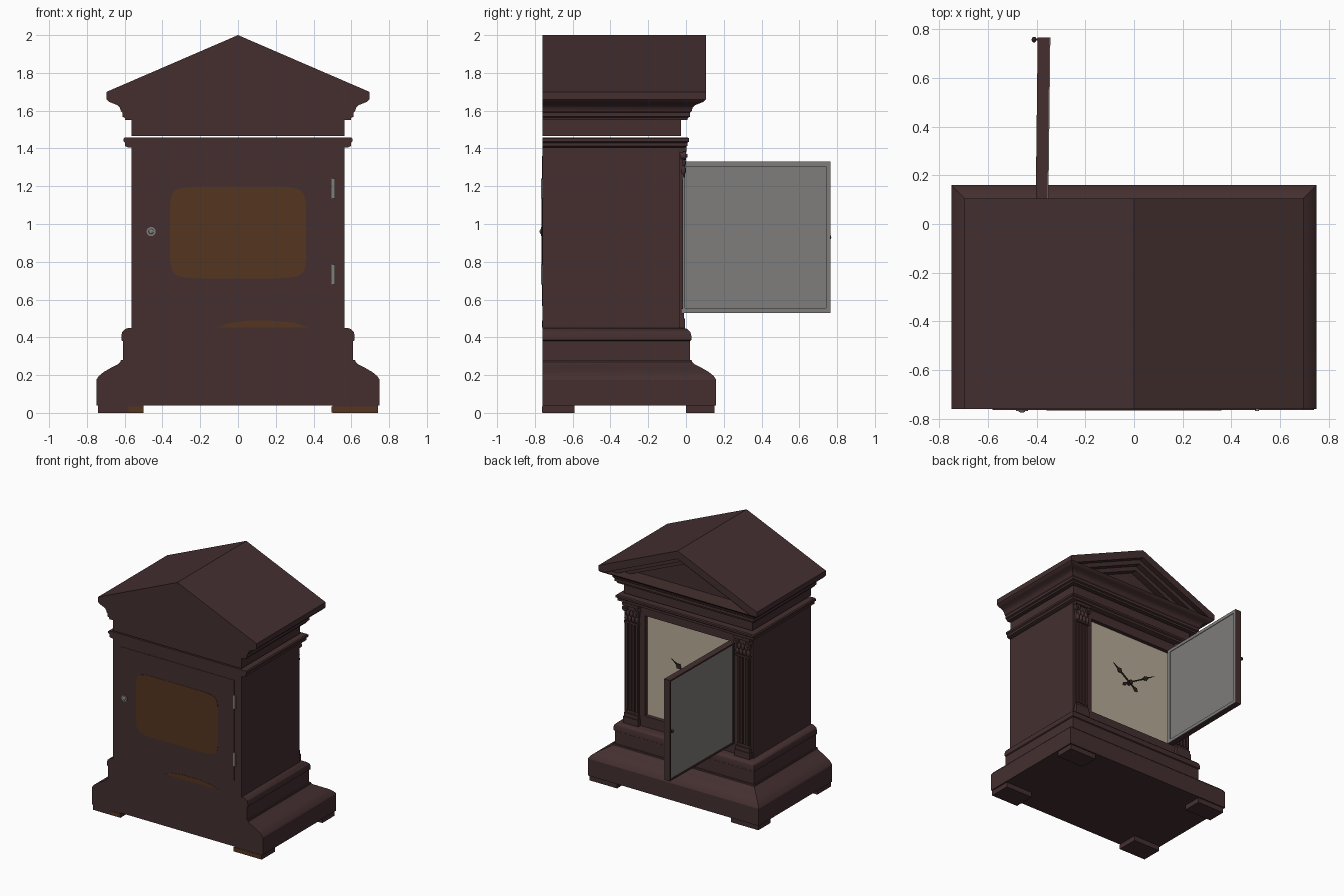
import bpy, bmesh, math
from mathutils import Vector, Matrix

if "Cube" in bpy.data.objects:
    bpy.data.objects.remove(bpy.data.objects["Cube"])


def mat(name, c):
    m = bpy.data.materials.new(name)
    m.diffuse_color = (*c, 1)
    m.use_nodes = True
    m.node_tree.nodes["Principled BSDF"].inputs["Base Color"].default_value = m.diffuse_color
    return m


WOOD = mat("dark wood", (0.058, 0.028, 0.029))
BROWN = mat("worn brown", (0.088, 0.035, 0.014))
CREAM = mat("cream dial", (0.47, 0.41, 0.31))
GLASS = mat("grey glass", (0.21, 0.205, 0.195))
BLACK = mat("dark hands", (0.03, 0.018, 0.017))
STEEL = mat("dull steel", (0.22, 0.21, 0.2))


def finish(name, bm, m):
    bmesh.ops.recalc_face_normals(bm, faces=bm.faces)
    me = bpy.data.meshes.new(name)
    bm.to_mesh(me)
    bm.free()
    me.materials.append(m)
    ob = bpy.data.objects.new(name, me)
    bpy.context.collection.objects.link(ob)
    return ob


def box(name, x, y, z, m=WOOD):
    bm = bmesh.new()
    bmesh.ops.create_cube(bm, size=1)
    for v in bm.verts:
        v.co = Vector([(a + b) / 2 + (b - a) * c for (a, b), c in zip((x, y, z), v.co)])
    return finish(name, bm, m)


def prism(name, pts, y0, y1, m=WOOD):
    """Outline in x, z extruded along y."""
    bm = bmesh.new()
    f = bm.faces.new([bm.verts.new((x, y0, z)) for x, z in pts])
    r = bmesh.ops.extrude_face_region(bm, geom=[f])
    bmesh.ops.translate(bm, vec=(0, y1 - y0, 0),
                        verts=[e for e in r["geom"] if isinstance(e, bmesh.types.BMVert)])
    return finish(name, bm, m)


BACK = -0.76


def moulding(name, prof):
    """Half-width / height profile carried round three sides, flat at the back."""
    bm = bmesh.new()
    rings = [[bm.verts.new(p) for p in ((-w, BACK, z), (w, BACK, z), (w, w - .59, z), (-w, w - .59, z))]
             for w, z in prof]
    for a, b in zip(rings, rings[1:]):
        for i in range(4):
            j = (i + 1) % 4
            bm.faces.new((a[i], a[j], b[j], b[i]))
    bm.faces.new(rings[0])
    bm.faces.new(rings[-1])
    return finish(name, bm, WOOD)


def ball(name, c, s, m):
    bm = bmesh.new()
    bmesh.ops.create_uvsphere(bm, u_segments=12, v_segments=8, radius=1)
    for v in bm.verts:
        v.co = Vector([c[i] + v.co[i] * s[i] for i in range(3)])
    return finish(name, bm, m)


def disc(name, c, r, depth, m):
    n = 16
    pts = [(c[0] + r * math.cos(i * math.tau / n), c[2] + r * math.sin(i * math.tau / n)) for i in range(n)]
    return prism(name, pts, c[1] - depth / 2, c[1] + depth / 2, m)


# Plinth, second tier, cap and cornice
moulding("plinth", [(.75, .04), (.75, .175), (.737, .195), (.71, .217), (.67, .24),
                    (.635, .258), (.622, .27), (.62, .28)])
moulding("upper_base", [(.61, .28), (.61, .38), (.618, .385), (.618, .41), (.612, .43),
                        (.598, .443), (.58, .45)])
moulding("cap_moulding", [(.582, 1.405), (.597, 1.412), (.597, 1.43), (.607, 1.437), (.607, 1.452), (.6, 1.458)])
moulding("frieze", [(.563, 1.467), (.563, 1.55)])
moulding("cornice", [(.597, 1.55), (.6, 1.563), (.612, 1.568), (.612, 1.59), (.62, 1.597), (.625, 1.615),
                     (.64, 1.63), (.665, 1.64), (.685, 1.648), (.695, 1.66)])

# Feet with worn faces at the back
for s in (-1, 1):
    x = tuple(sorted((s * .5, s * .74)))
    box("rear_foot", x, (BACK, -.59), (0, .04))
    box("front_foot", x, (0, .15), (0, .04))
box("worn_foot_face", (.495, .74), (BACK - .003, BACK), (.002, .035), BROWN)
box("worn_foot_face", (-.58, -.5), (BACK - .003, BACK), (.002, .035), BROWN)

# Case with a recessed dial opening
box("case", (-.565, .565), (BACK, -.075), (.45, 1.407))
box("front_rail_low", (-.565, .565), (-.075, -.035), (.45, .535))
box("front_rail_high", (-.565, .565), (-.075, -.035), (1.33, 1.407))
box("dial", (-.385, .385), (-.075, -.065), (.535, 1.33), CREAM)
for s in (-1, 1):
    def sx(a, b):
        return tuple(sorted((s * a, s * b)))
    box("front_stile", sx(.385, .565), (-.075, -.035), (.535, 1.33))
    # Pilaster with raised flutes, base and leafy capital
    box("pilaster", sx(.432, .545), (-.035, -.024), (.5, 1.26))
    for k in range(4):
        a = .436 + k * .029
        box("flute_rib", sx(a, a + .017), (-.024, -.015), (.55, 1.24))
    box("pilaster_foot", sx(.422, .555), (-.035, -.004), (.45, .5))
    box("pilaster_torus", sx(.427, .55), (-.035, -.01), (.5, .53))
    box("capital_ring", sx(.428, .549), (-.035, -.008), (1.245, 1.26))
    prism("capital_bell", [(s * .435, 1.26), (s * .542, 1.26), (s * .555, 1.385), (s * .422, 1.385)],
          -.035, -.016)
    box("capital_slab", sx(.418, .56), (-.035, .002), (1.385, 1.407))
    for n, z in ((4, 1.285), (3, 1.325)):
        for k in range(n):
            ball("capital_leaf", (s * (.4885 + (k - (n - 1) / 2) * .031), -.014, z), (.014, .014, .027), WOOD)
    for x in (.437, .54):
        disc("capital_scroll", (s * x, -.014, 1.362), .022, .03, WOOD)
        disc("scroll_eye", (s * x, .003, 1.362), .009, .008, WOOD)


# Clock hands
def hand(name, dx, dz, w, y):
    L = math.hypot(dx, dz)
    rot = Matrix.Rotation(math.atan2(dz, dx), 2)
    shape = [(-.09, 0), (-.07, -w * 2), (-.04, -w * .7), (L * .5, -w * .7), (L * .62, -w * 2.6), (L * .74, -w * .6),
             (L, 0), (L * .74, w * .6), (L * .62, w * 2.6), (L * .5, w * .7), (-.04, w * .7), (-.07, w * 2)]
    pts = [rot @ Vector(p) for p in shape]
    prism(name, [(p.x, p.y + .93) for p in pts], y, y + .005, BLACK)


hand("minute_hand", -.23, .135, .007, -.04)
hand("hour_hand", .16, .115, .009, -.05)
disc("hand_hub", (0, -.048, .93), .018, .036, BLACK)

# Gabled roof with stepped pediment frame
G = .3 / .695
prism("roof", [(-.695, 1.66), (.695, 1.66), (.695, 1.7), (0, 2), (-.695, 1.7)], BACK, -.03)
for name, h, y in (("rake_outer", .64, .105), ("rake_middle", .555, .065), ("rake_inner", .47, .02)):
    prism(name, [(-.695, 1.66), (-h, 1.66), (0, 1.66 + G * h), (h, 1.66), (.695, 1.66),
                 (.695, 1.7), (0, 2), (-.695, 1.7)], -.03, y)

# Open glazed front door, hinged on the left stile
X0, X1, Y0, Y1, Z0, Z1, T = -.405, -.357, -.03, .765, .53, 1.33, .012
door = [box("door_hinge_stile", (X0, X1), (Y0, Y0 + T), (Z0, Z1)),
        box("door_free_stile", (X0, X1), (Y1 - T, Y1), (Z0, Z1)),
        box("door_rail_low", (X0, X1), (Y0 + T, Y1 - T), (Z0, Z0 + T)),
        box("door_rail_high", (X0, X1), (Y0 + T, Y1 - T), (Z1 - T, Z1)),
        box("door_glass", (X0 + .008, X1 - .004), (Y0 + T, Y1 - T), (Z0 + T, Z1 - T), GLASS)]
for z in ((Z0, Z0 + .025), (Z1 - .025, Z1)):
    door.append(box("inner_glass_bead", (X1, X1 + .004), (Y0 + .025, Y1 - .025), z, GLASS))
for y in ((Y0, Y0 + .025), (Y1 - .025, Y1)):
    door.append(box("inner_glass_bead", (X1, X1 + .004), y, (Z0, Z1), GLASS))
door.append(ball("door_knob", (-.42, .757, .93), (.01, .012, .014), BLACK))
door.append(box("knob_stem", (-.415, -.4), (.753, .761), (.926, .934), BLACK))
for ob in door:
    for v in ob.data.vertices:
        v.co.x += .012 * (v.co.y + .03)

# Back door with worn panel, hinges and knob
box("back_door", (-.5, .5), (BACK - .003, BACK), (.565, 1.36))


def rounded(name, cx, cz, a, b, p, y0, y1):
    pts = []
    for i in range(40):
        t = i * math.tau / 40
        c, s = math.cos(t), math.sin(t)
        pts.append((cx + a * math.copysign(abs(c) ** p, c), cz + b * math.copysign(abs(s) ** p, s)))
    prism(name, pts, y0, y1, BROWN)


rounded("back_worn_panel", 0, .955, .36, .243, .25, BACK - .005, BACK - .003)
prism("worn_patch", [(-.11, .453), (.37, .453), (.3, .477), (.18, .488), (.05, .488), (-.04, .477)],
      BACK - .002, BACK, BROWN)
for z in (.735, 1.19):
    box("back_hinge", (.496, .513), (BACK - .008, BACK), (z - .055, z + .05), STEEL)
disc("back_knob_plate", (-.46, BACK - .005, .96), .024, .006, STEEL)
ball("back_knob", (-.46, BACK - .007, .96), (.014, .008, .014), STEEL)

# Smooth the curved mouldings, keep hard edges
bpy.ops.object.select_all(action="SELECT")
bpy.context.view_layer.objects.active = bpy.data.objects["plinth"]
bpy.ops.object.shade_smooth_by_angle(angle=math.radians(30))
